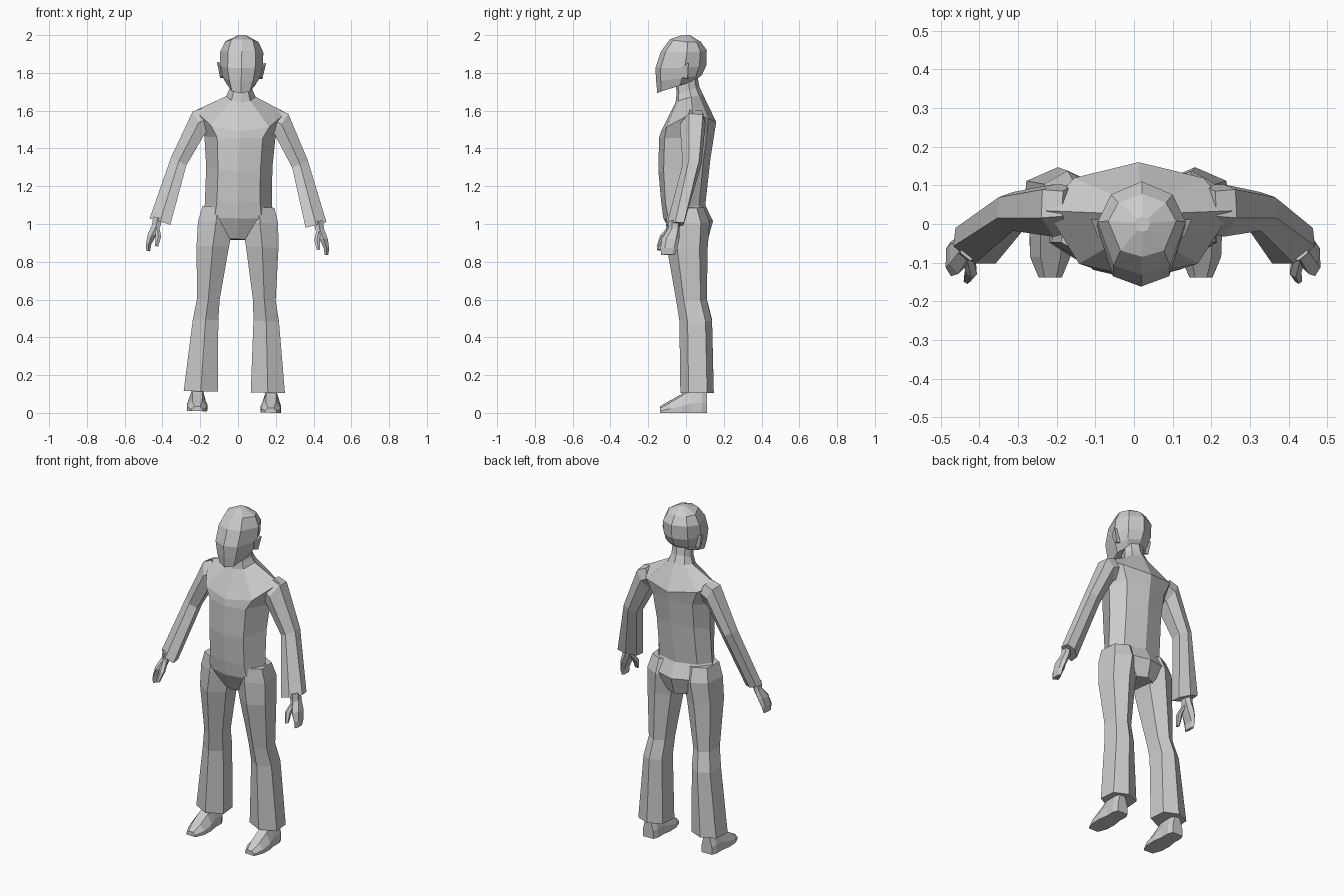
import bpy, bmesh
from mathutils import Vector

LEAN = 0.022  # whole figure rolls slightly to one side


def loft(name, rings):
    """Skin a list of equal-length rings and cap both ends."""
    bm = bmesh.new()
    rows = [[bm.verts.new((x + LEAN * (z - 1), y, z - LEAN * x)) for x, y, z in r]
            for r in rings]
    n = len(rows[0])
    for a, b in zip(rows, rows[1:]):
        for i in range(n):
            j = (i + 1) % n
            bm.faces.new((a[i], a[j], b[j], b[i]))
    bm.faces.new(rows[0])
    bm.faces.new(rows[-1])
    bmesh.ops.recalc_face_normals(bm, faces=bm.faces)
    me = bpy.data.meshes.new(name)
    bm.to_mesh(me)
    bm.free()
    ob = bpy.data.objects.new(name, me)
    bpy.context.collection.objects.link(ob)
    return ob


def body_ring(yf, yb, w, zf, zb, zs, front=0.64, back=0.7):
    """Symmetric eight-sided ring: front, corners, sides, back."""
    d = yb - yf
    half = [(front * w, yf + 0.1 * d, zf * 0.75 + zs * 0.25),
            (w, yf + 0.57 * d, zs),
            (back * w, yb - 0.14 * d, zb * 0.6 + zs * 0.4)]
    return ([(0, yf, zf)] + half + [(0, yb, zb)]
            + [(-x, y, z) for x, y, z in reversed(half)])


def limb_ring(s, outer, inner, depth):
    """Six-sided ring spanned between an outer and an inner point."""
    o, i = Vector(outer), Vector(inner)
    c, h = (o + i) / 2, (o - i) / 2
    out = []
    for u, v in ((0, -1), (1, -0.5), (0.9, 0.6), (0, 1), (-0.9, 0.6), (-1, -0.5)):
        p = c + h * u + Vector((0, depth * v, 0))
        out.append((s * p.x, p.y, p.z))
    return out


# Head
loft("head", [body_ring(*r) for r in (
    (-.152, .055, .074, 1.692, 1.765, 1.735),
    (-.158, .085, .098, 1.755, 1.79, 1.775),
    (-.162, .108, .114, 1.825, 1.84, 1.83),
    (-.132, .110, .114, 1.915, 1.92, 1.91),
    (-.085, .078, .088, 1.978, 1.965, 1.965),
    (-.02, .02, .02, 2.0, 2.0, 2.0))])

# Neck and torso down to the crotch
loft("torso", [body_ring(*r) for r in (
    (-.055, .060, .058, 1.76, 1.79, 1.78),
    (-.050, .070, .062, 1.69, 1.73, 1.71),
    (-.055, .090, .078, 1.645, 1.685, 1.675),
    (-.132, .160, .240, 1.49, 1.54, 1.595),
    (-.143, .152, .188, 1.455, 1.49, 1.46),
    (-.146, .130, .175, 1.28, 1.35, 1.30),
    (-.132, .102, .178, 1.12, 1.10, 1.10),
    (-.120, .143, .195, 1.03, 1.015, 1.03),
    (-.065, .115, .080, .92, .915, .915))])

for s, side in ((1, "right"), (-1, "left")):
    # Ear: thin slab flaring outward
    loft("ear_" + side, [[(s * x, y, z) for x, y, z in ring] for ring in (
        [(.10, -.03, 1.83), (.10, .01, 1.85), (.09, .01, 1.77), (.09, -.02, 1.785)],
        [(.112, -.033, 1.83), (.13, .013, 1.855), (.112, .008, 1.77), (.105, -.02, 1.78)])])

    # Sleeve
    loft("arm_" + side, [limb_ring(s, *r) for r in (
        ((.200, .050, 1.610), (.140, .03, 1.50), .06),
        ((.253, .050, 1.590), (.185, .02, 1.475), .068),
        ((.362, .040, 1.345), (.280, .025, 1.305), .05),
        ((.468, -.035, 1.020), (.358, -.080, .988), .045))])

    # Hand and thumb
    loft("hand_" + side, [limb_ring(s, *r) for r in (
        ((.450, -.06, 1.03), (.400, -.07, 1.02), .03),
        ((.455, -.06, .985), (.410, -.07, .98), .03),
        ((.476, -.08, .935), (.432, -.085, .93), .047),
        ((.485, -.09, .885), (.457, -.09, .88), .045),
        ((.482, -.095, .848), (.462, -.095, .845), .036))])
    loft("thumb_" + side, [limb_ring(s, *r) for r in (
        ((.445, -.075, .98), (.415, -.08, .97), .02),
        ((.435, -.115, .935), (.405, -.12, .925), .02),
        ((.438, -.143, .875), (.42, -.143, .87), .012))])

    # Flared trouser leg: outer x, inner x, front y, back y, z
    loft("leg_" + side, [
        limb_ring(s, (xo, (yf + yb) / 2, z), (xi, (yf + yb) / 2, z), (yb - yf) / 2)
        for xo, xi, yf, yb, z in (
            (.190, .030, -.095, .095, 1.09),
            (.212, .020, -.105, .125, 1.01),
            (.217, .045, -.102, .115, .88),
            (.208, .088, -.052, .110, .60),
            (.228, .093, -.035, .138, .49),
            (.268, .087, -.030, .147, .11))])

    # Shoe: y, half width, top height, lofted from toe to heel
    loft("shoe_" + side, [
        [(s * (.195 + u * hw), y, .005 + v * h) for u, v in
         ((-1, 0), (1, 0), (1, .4), (.5, 1), (-.5, 1), (-1, .4))]
        for y, hw, h in ((-.138, .030, .025), (-.085, .052, .055), (-.02, .054, .092),
                         (.03, .045, .13), (.085, .046, .13), (.112, .034, .11))])
